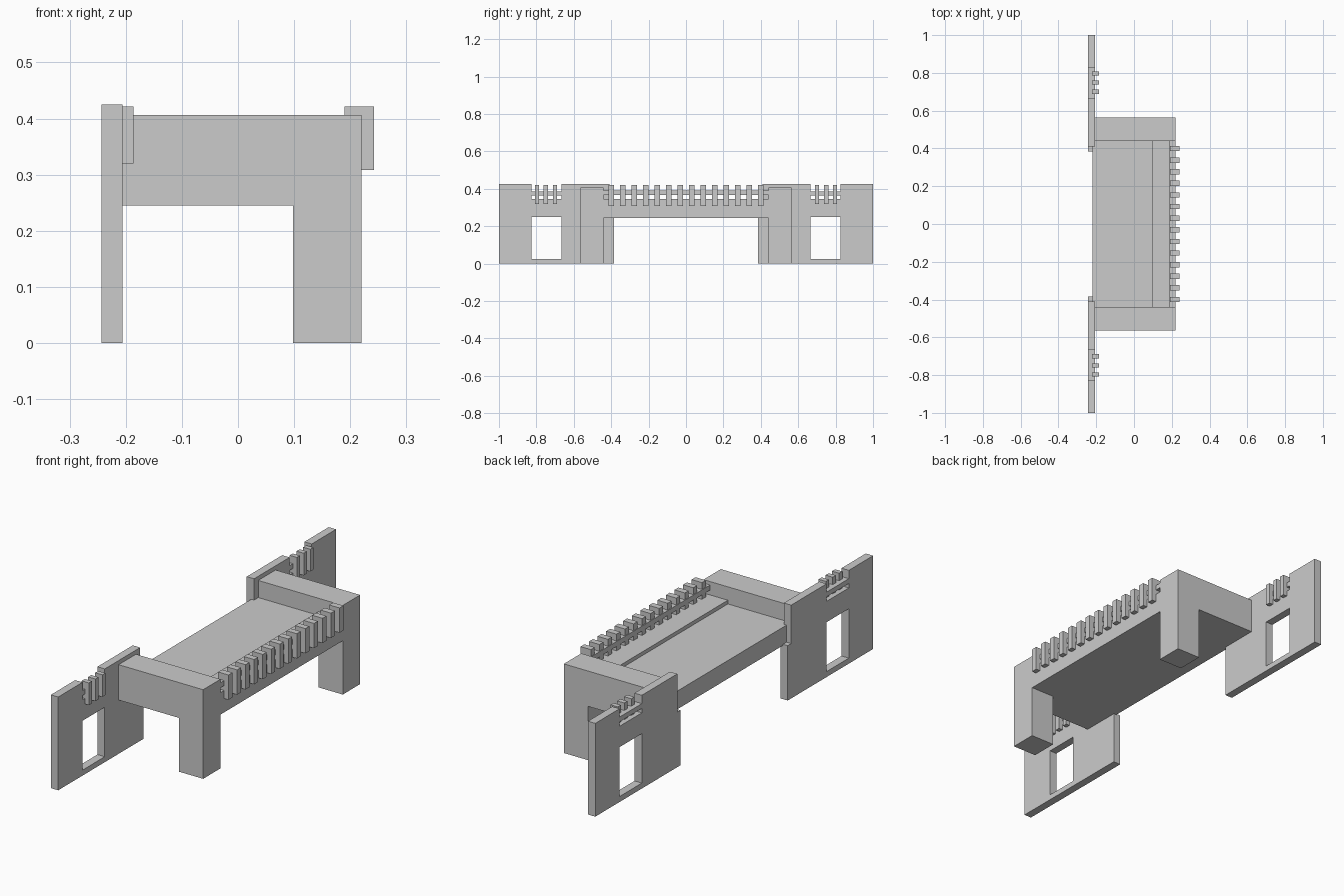
import bpy
import bmesh

if "Cube" in bpy.data.objects:
    bpy.data.objects.remove(bpy.data.objects["Cube"])


def finish(name, bm, mirror=False):
    bmesh.ops.recalc_face_normals(bm, faces=bm.faces[:])
    me = bpy.data.meshes.new(name)
    bm.to_mesh(me)
    bm.free()
    ob = bpy.data.objects.new(name, me)
    bpy.context.collection.objects.link(ob)
    if mirror:
        add_mirror(ob)
    return ob


def add_mirror(ob):
    m = ob.modifiers.new("mirror_y", 'MIRROR')
    m.use_axis = (False, True, False)
    m.use_mirror_merge = False


def prism(name, pts, axis, lo, hi, mirror=False):
    """Extrude a flat outline along x (outline is y,z) or y (outline is x,z)."""
    bm = bmesh.new()

    def co(p, d):
        return (d, p[0], p[1]) if axis == 'x' else (p[0], d, p[1])
    f = bm.faces.new([bm.verts.new(co(p, lo)) for p in pts])
    ext = bmesh.ops.extrude_face_region(bm, geom=[f])
    bmesh.ops.translate(bm, vec=co((0, 0), hi - lo), verts=[
        v for v in ext["geom"] if isinstance(v, bmesh.types.BMVert)])
    return finish(name, bm, mirror)


def boxes(name, spans, mirror=False):
    """Several boxes in one object, each (x0, x1, y0, y1, z0, z1)."""
    bm = bmesh.new()
    for x0, x1, y0, y1, z0, z1 in spans:
        for v in bmesh.ops.create_cube(bm, size=1)["verts"]:
            v.co = (x0 if v.co.x < 0 else x1,
                    y0 if v.co.y < 0 else y1,
                    z0 if v.co.z < 0 else z1)
    return finish(name, bm, mirror)


# Deck with a low raised step along the front edge
prism("deck", [(-0.22, 0.245), (0.22, 0.245), (0.22, 0.345), (0.097, 0.345),
               (0.097, 0.328), (-0.22, 0.328)], 'y', -0.44, 0.44)

# End beams, each with a front leg
prism("end_beam_and_leg", [(-0.207, 0.245), (0.098, 0.245), (0.098, 0), (0.22, 0),
                           (0.22, 0.406), (-0.207, 0.406)], 'y', 0.44, 0.565, True)

# Side walls with a notch in the top for the small railing
wall = prism("side_wall", [(0.385, 0), (1, 0), (1, 0.425), (0.825, 0.425), (0.825, 0.345),
                           (0.665, 0.345), (0.665, 0.425), (0.41, 0.425), (0.41, 0.25),
                           (0.385, 0.25)], 'x', -0.243, -0.206)

# Window opening in each wall
cutter = boxes("window_cutter", [(-0.3, -0.15, 0.665, 0.825, 0.025, 0.25)])
cutter.hide_render = True
cutter.hide_viewport = True
cut = wall.modifiers.new("window", 'BOOLEAN')
cut.operation = 'DIFFERENCE'
cut.solver = 'EXACT'
cut.object = cutter
add_mirror(wall)

# Front railing: one rail and fourteen upright blocks
boxes("front_rail", [(0.187, 0.22, -0.44, 0.44, 0.367, 0.39)])
boxes("front_battens", [(0.19, 0.242, y - 0.014, y + 0.014, 0.308, 0.421)
                        for y in [(i - 6.5) * 0.0615 for i in range(14)]])

# Small railings in the wall notches, the rail lying across the wall's thickness
boxes("wall_rail", [(-0.243, -0.206, 0.665, 0.825, 0.365, 0.387)], True)
boxes("wall_battens", [(-0.222, -0.186, y - 0.011, y + 0.011, 0.32, 0.421)
                       for y in (0.70, 0.75, 0.797)], True)
